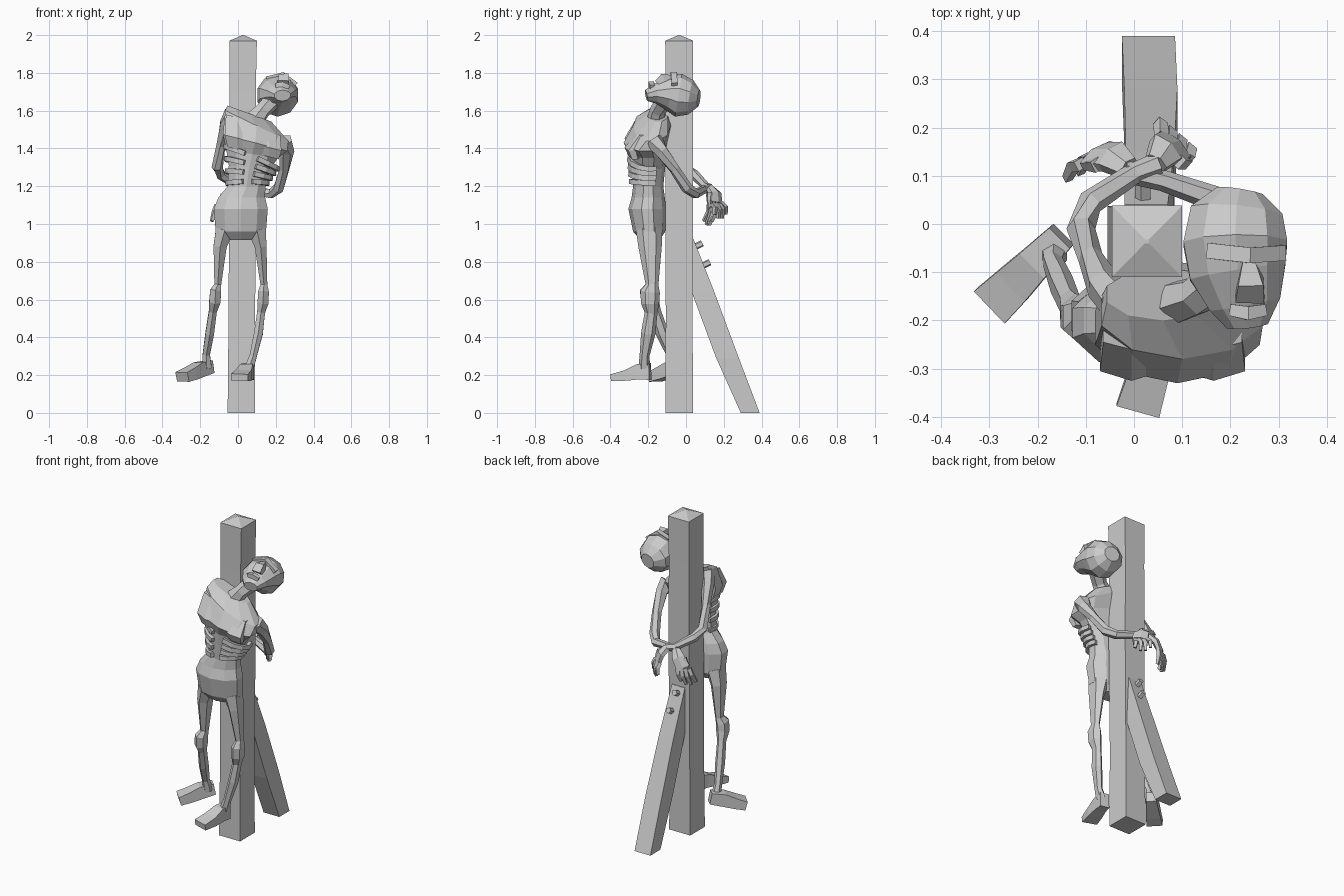
import bpy, bmesh, math
from mathutils import Vector


def loft(name, pts, sides=6, ref=(1, 0, 0), tilts=None, bm=None):
    """Skin rings (x, y, z, half_width, half_depth) along a path; planar caps."""
    own = bm is None
    bm = bm or bmesh.new()
    P = [Vector(p[:3]) for p in pts]
    rings = []
    for i, p in enumerate(pts):
        if tilts:
            t = Vector((math.sin(tilts[i]), 0, math.cos(tilts[i])))
        else:
            t = (P[min(i + 1, len(P) - 1)] - P[max(i - 1, 0)]).normalized()
        r = Vector(ref)
        u = (r - t * r.dot(t)).normalized()
        v = t.cross(u)
        k = math.sqrt(2) if sides == 4 else 1.0
        ring = []
        for j in range(sides):
            a = 2 * math.pi * (j + 0.5) / sides
            ring.append(bm.verts.new(P[i] + u * math.cos(a) * p[3] * k + v * math.sin(a) * p[-1] * k))
        rings.append(ring)
    for a, b in zip(rings, rings[1:]):
        for j in range(sides):
            n = (j + 1) % sides
            bm.faces.new((a[j], a[n], b[n], b[j]))
    bm.faces.new(rings[0][::-1])
    bm.faces.new(rings[-1])
    if own:
        finish(name, bm)


def finish(name, bm):
    bmesh.ops.recalc_face_normals(bm, faces=bm.faces)
    me = bpy.data.meshes.new(name)
    bm.to_mesh(me)
    bm.free()
    bpy.context.collection.objects.link(bpy.data.objects.new(name, me))


# Upright post with a shallow pointed top; vertical rings stay level
loft("post", [(.018, -.036, 0, .073, .073), (.02, -.036, .5, .07, .071), (.025, -.036, 1.2, .072, .073),
              (.024, -.036, 1.7, .07, .072), (.027, -.036, 1.97, .073, .074), (.027, -.036, 2, .004, .004)],
     4, tilts=[0] * 6)

# Diagonal brace: level cuts so its foot sits flat
loft("brace", [(.03, .34, 0, .055, .05), (.035, .22, .29, .055, .06), (.033, .09, .64, .05, .06),
               (.025, -.01, .92, .045, .05)], 4, tilts=[0] * 4)
for i, (x, y, z) in enumerate([(.02, .075, .89), (.035, .115, .79)]):
    loft("bolt_%d" % i, [(x, y - .03, z - .012, .018), (x, y + .012, z + .008, .018)], 5)

# Pelvis, belly, rib cage and sloping shoulders
loft("torso", [(.015, -.19, .915, .085, .05), (.015, -.195, .96, .14, .085), (.015, -.205, 1.08, .15, .1),
               (.02, -.2, 1.14, .13, .088), (.045, -.2, 1.2, .105, .08), (.06, -.2, 1.3, .115, .09),
               (.075, -.2, 1.37, .145, .098), (.09, -.215, 1.43, .185, .115), (.1, -.18, 1.52, .195, .1),
               (.06, -.145, 1.585, .13, .055)],
     10, tilts=[0, 0, 0, 0, 0, .1, .15, .25, .45, .35])

# Ribs wrap from the breastbone to each flank
bm = bmesh.new()
for i, z in enumerate([1.225, 1.27, 1.315, 1.36]):
    cx, rx, ry = .05 + .007 * i, .105 + .011 * i, .095 + .003 * i
    for s in (1, -1):
        arc = []
        for k in range(5):
            a = math.radians(14 + k * 25)
            arc.append((cx + s * rx * math.sin(a), -.2 - ry * math.cos(a),
                        z - s * .06 * math.sin(a) * i / 3 - .012 * k / 4, .013, .011))
        loft("", arc, 4, (0, 0, 1), bm=bm)
finish("ribs", bm)
# Chest plates
for s, nm in ((1, "a"), (-1, "b")):
    c = .08 + s * .085
    loft("chest_plate_" + nm, [(c, -.27, 1.375 - s * .02, .06, .03), (c, -.285, 1.43 - s * .025, .078, .04),
                               (c, -.23, 1.525 - s * .04, .07, .03)], 6, tilts=[.25] * 3)

# Neck and thrown-back head
loft("neck", [(.07, -.165, 1.53, .06, .05), (.13, -.15, 1.6, .042, .042), (.2, -.1, 1.67, .05, .05)], 6)
loft("head", [(.235, -.21, 1.68, .045, .03), (.23, -.165, 1.69, .078, .052), (.215, -.1, 1.69, .105, .088),
              (.21, -.04, 1.682, .113, .115), (.213, .025, 1.67, .1, .092), (.22, .068, 1.665, .05, .045)], 10)
loft("nose", [(.24, -.15, 1.745, .03, .02), (.242, -.12, 1.775, .026, .022), (.238, -.075, 1.775, .012, .012)], 4)
loft("brow", [(.155, -.055, 1.765, .016), (.238, -.065, 1.788, .016), (.305, -.06, 1.735, .016)], 4, (0, 1, 0))
loft("lips", [(.2, -.178, 1.735, .012), (.235, -.185, 1.74, .014), (.27, -.178, 1.725, .012)], 4, (0, 1, 0))

# Arms pulled behind the post, wrists crossed
loft("left_arm", [(-.03, -.16, 1.585, .045), (-.062, -.13, 1.53, .038), (-.09, -.07, 1.42, .026),
                  (-.11, -.01, 1.3, .03), (-.09, .045, 1.26, .027), (.0, .105, 1.2, .022), (.05, .125, 1.19, .024)],
     6, (0, 0, 1))
loft("right_arm", [(.24, -.17, 1.44, .05), (.26, -.13, 1.385, .038), (.245, -.06, 1.29, .028),
                   (.215, .005, 1.19, .03), (.175, .05, 1.16, .027), (.06, .09, 1.18, .022), (-.02, .11, 1.19, .024)],
     6, (0, 0, 1))


def hand(name, wrist, knuckle, tip, spread):
    """Flat palm, four drooping fingers and a thumb."""
    bm = bmesh.new()
    w, k, t, s = map(Vector, (wrist, knuckle, tip, spread))
    mid = (w + k) / 2 + Vector((0, .012, .012))
    loft("", [(*w, .026, .024), (*mid, .042, .022), (*k, .046, .018)], 6, spread, bm=bm)
    for i in range(4):
        o = s * (i - 1.5)
        drop = Vector((0, 0, .02 * abs(i - 1.5)))
        a, c = k + o * .024, t + o * .03 + drop
        b = (a + c) / 2 + Vector((0, .012, .008))
        loft("", [(*a, .011), (*b, .011), (*c, .008)], 4, spread, bm=bm)
    a = mid + s * .035
    loft("", [(*a, .013), (*(a + s * .02 + Vector((0, .01, -.035))), .011),
              (*(a + s * .018 + Vector((0, .01, -.075))), .008)], 4, spread, bm=bm)
    finish(name, bm)


hand("left_hand", (.045, .125, 1.19), (.085, .16, 1.11), (.085, .18, 1.02), (.75, -.65, 0))
hand("right_hand", (-.01, .115, 1.185), (-.08, .14, 1.1), (-.1, .115, .985), (-.85, -.45, 0))

# Thin legs with knobbly knees
loft("left_leg", [(-.07, -.195, .97, .055, .07), (-.095, -.19, .88, .04, .062), (-.107, -.18, .68, .021, .034),
                  (-.118, -.195, .645, .034, .05), (-.123, -.19, .59, .034, .048), (-.133, -.165, .54, .024, .032),
                  (-.15, -.125, .42, .026, .034), (-.168, -.08, .31, .022, .024), (-.165, -.06, .24, .03, .03)], 6)
loft("right_leg", [(.1, -.195, .97, .055, .07), (.12, -.19, .88, .036, .062), (.137, -.18, .68, .021, .034),
                   (.135, -.19, .64, .033, .052), (.132, -.19, .58, .033, .048), (.122, -.185, .53, .024, .034),
                   (.108, -.2, .42, .027, .038), (.08, -.22, .3, .022, .026), (.06, -.22, .24, .028, .032)], 6)
# Turned-out feet
loft("left_foot", [(-.15, -.025, .245, .03, .034), (-.205, -.08, .23, .036, .038), (-.25, -.125, .208, .042, .032),
                   (-.295, -.168, .19, .046, .026)], 4, (.7, -.7, 0))
loft("right_foot", [(.058, -.19, .22, .028, .045), (.045, -.25, .218, .034, .04), (.03, -.31, .2, .042, .028),
                    (.008, -.387, .188, .046, .018)], 4)
